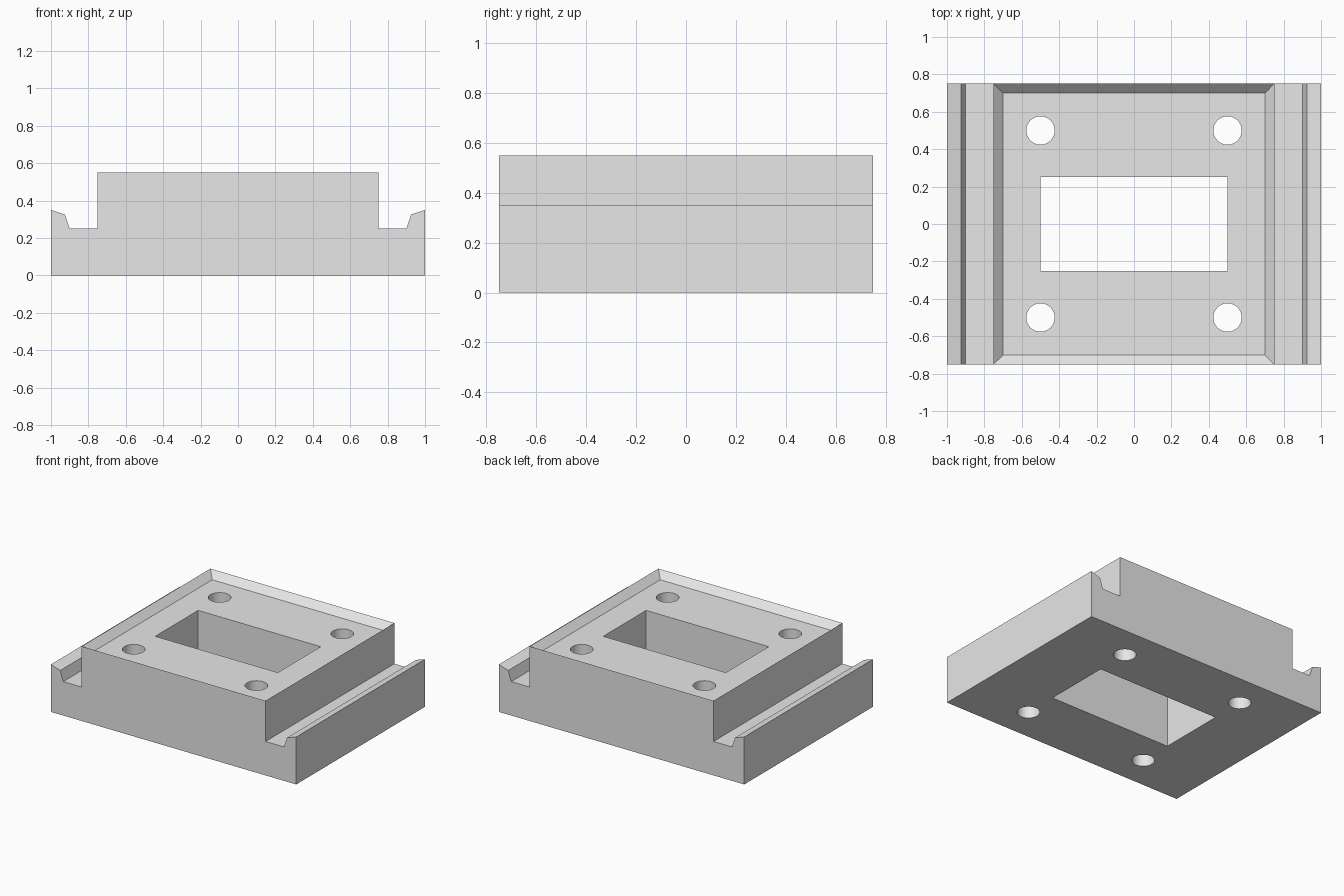
import bpy
import bmesh
from mathutils import Matrix, Vector

cube = bpy.data.objects.get("Cube")
if cube:
    bpy.data.objects.remove(cube, do_unlink=True)

HALF_DEPTH = 0.75
TOP = 0.55
RIM = 0.05

# Single plain grey
grey = bpy.data.materials.new("plain_grey")
grey.use_nodes = True
grey.diffuse_color = (0.8, 0.8, 0.8, 1)
grey.node_tree.nodes["Principled BSDF"].inputs["Base Color"].default_value = (0.8, 0.8, 0.8, 1)


def add_object(name, bm):
    bmesh.ops.recalc_face_normals(bm, faces=bm.faces)
    mesh = bpy.data.meshes.new(name)
    bm.to_mesh(mesh)
    bm.free()
    mesh.materials.append(grey)
    obj = bpy.data.objects.new(name, mesh)
    bpy.context.collection.objects.link(obj)
    return obj


# Body: mirrored cross-section with hooked side rails, extruded front to back
right_half = [(1, 0), (1, 0.35), (0.925, 0.325), (0.9, 0.25), (0.75, 0.25), (0.75, TOP)]
profile = right_half + [(-x, z) for x, z in reversed(right_half)]
bm = bmesh.new()
section = bm.faces.new([bm.verts.new((x, -HALF_DEPTH, z)) for x, z in profile])
extruded = bmesh.ops.extrude_face_region(bm, geom=[section])["geom"]
bmesh.ops.translate(bm, vec=(0, 2 * HALF_DEPTH, 0),
                    verts=[v for v in extruded if isinstance(v, bmesh.types.BMVert)])
bmesh.ops.recalc_face_normals(bm, faces=bm.faces)

# Shallow tray with sloped sides sunk into the top
top_face = max(bm.faces, key=lambda f: f.calc_center_median().z)
bmesh.ops.inset_individual(bm, faces=[top_face], thickness=RIM, depth=-RIM,
                           use_even_offset=True)
body = add_object("mounting_block", bm)

# Cutters: central window and four bolt holes
bm = bmesh.new()
bmesh.ops.create_cube(bm, size=1, matrix=Matrix.Translation((0, 0, 0.3)) @ Matrix.Diagonal((1, 0.5, 2, 1)))
for x in (-0.5, 0.5):
    for y in (-0.5, 0.5):
        bmesh.ops.create_cone(bm, cap_ends=True, segments=48, radius1=0.076, radius2=0.076,
                              depth=2, matrix=Matrix.Translation(Vector((x, y, 0.3))))
cutter = add_object("opening_cutter", bm)
cutter.hide_render = True
cutter.hide_viewport = False

cut = body.modifiers.new("openings", 'BOOLEAN')
cut.operation = 'DIFFERENCE'
cut.solver = 'EXACT'
cut.object = cutter
bpy.context.view_layer.objects.active = body
body.select_set(True)
bpy.ops.object.modifier_apply(modifier=cut.name)
bpy.data.objects.remove(cutter, do_unlink=True)

# Smooth hole walls, sharp corners elsewhere
bpy.ops.object.shade_smooth_by_angle(angle=0.5)
